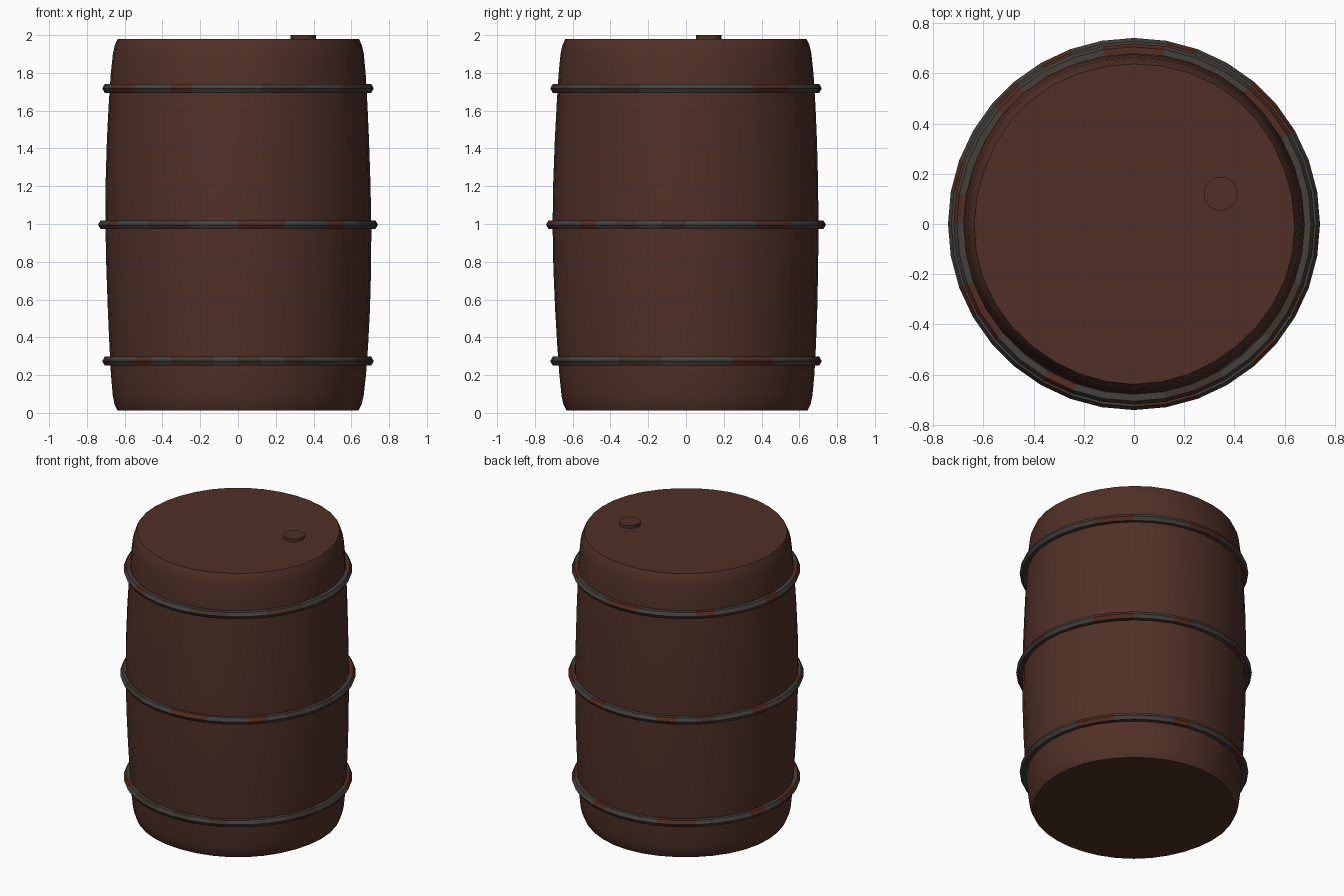
import bpy, bmesh, math, random

if "Cube" in bpy.data.objects:
    bpy.data.objects.remove(bpy.data.objects["Cube"])


def material(name, rgb):
    m = bpy.data.materials.new(name)
    m.use_nodes = True
    m.diffuse_color = (*rgb, 1)
    bsdf = m.node_tree.nodes["Principled BSDF"]
    bsdf.inputs["Base Color"].default_value = (*rgb, 1)
    bsdf.inputs["Roughness"].default_value = 0.8
    return m


wood = material("brown_wood", (0.08, 0.030, 0.020))
iron = material("grey_iron", (0.058, 0.051, 0.044))
rust = material("rust", (0.083, 0.026, 0.015))
stain = material("stained_iron", (0.055, 0.034, 0.026))


def finish(bm, name, mats, angle=40):
    bmesh.ops.recalc_face_normals(bm, faces=bm.faces)
    mesh = bpy.data.meshes.new(name)
    bm.to_mesh(mesh)
    bm.free()
    ob = bpy.data.objects.new(name, mesh)
    bpy.context.collection.objects.link(ob)
    for m in mats:
        mesh.materials.append(m)
    bpy.ops.object.select_all(action="DESELECT")
    ob.select_set(True)
    bpy.context.view_layer.objects.active = ob
    bpy.ops.object.shade_smooth_by_angle(angle=math.radians(angle))
    return ob


def lathe(profile, sides, closed=False, wobble=0.0):
    """Revolve (radius, height) points around z, with a slight hand-made unevenness."""
    bm = bmesh.new()
    rows = []
    for r, z in profile:
        row = []
        for i in range(sides):
            a = math.tau * i / sides
            k = r * (1 + wobble * math.sin(3 * a + 2.5 * z) * math.cos(2 * a - z))
            row.append(bm.verts.new((k * math.cos(a), k * math.sin(a), z)))
        rows.append(row)
    pairs = list(zip(rows, rows[1:]))
    if closed:
        pairs.append((rows[-1], rows[0]))
    for low, high in pairs:
        for i in range(sides):
            j = (i + 1) % sides
            bm.faces.new((low[i], low[j], high[j], high[i]))
    if not closed:
        bm.faces.new(rows[0][::-1])
        bm.faces.new(rows[-1])
    return bm


# Bulging barrel body with softened rims
half = [(0.638, 0.012), (0.654, 0.045), (0.664, 0.09), (0.675, 0.2),
        (0.685, 0.36), (0.694, 0.55), (0.701, 0.77)]
profile = half + [(0.704, 0.996)] + [(r, 1.992 - z) for r, z in reversed(half)]
finish(lathe(profile, 36, wobble=0.008), "barrel_body", [wood])

# Six-sided hoops, with rust patches running around each one
random.seed(7)
SIDES = 36
for name, z, radius in (("lower_hoop", 0.274, 0.692),
                        ("middle_hoop", 0.996, 0.714),
                        ("upper_hoop", 1.718, 0.692)):
    section = [(radius + 0.027 * math.cos(math.tau * k / 6),
                z + 0.027 * math.sin(math.tau * k / 6)) for k in range(6)]
    hoop = finish(lathe(section, SIDES, closed=True), name, [iron, rust, stain])
    patches = []
    while len(patches) < SIDES:
        patches += [0] * random.randint(1, 3)
        patches += [random.choice((1, 1, 2))] * random.randint(1, 2)
    for face in hoop.data.polygons:
        angle = math.atan2(face.center.y, face.center.x) % math.tau
        face.material_index = patches[int(angle / math.tau * SIDES)]

# Bung on the lid
bung = finish(lathe([(0.067, 1.96), (0.067, 2.0)], 24), "bung", [wood])
bung.location = (0.345, 0.12, 0)
